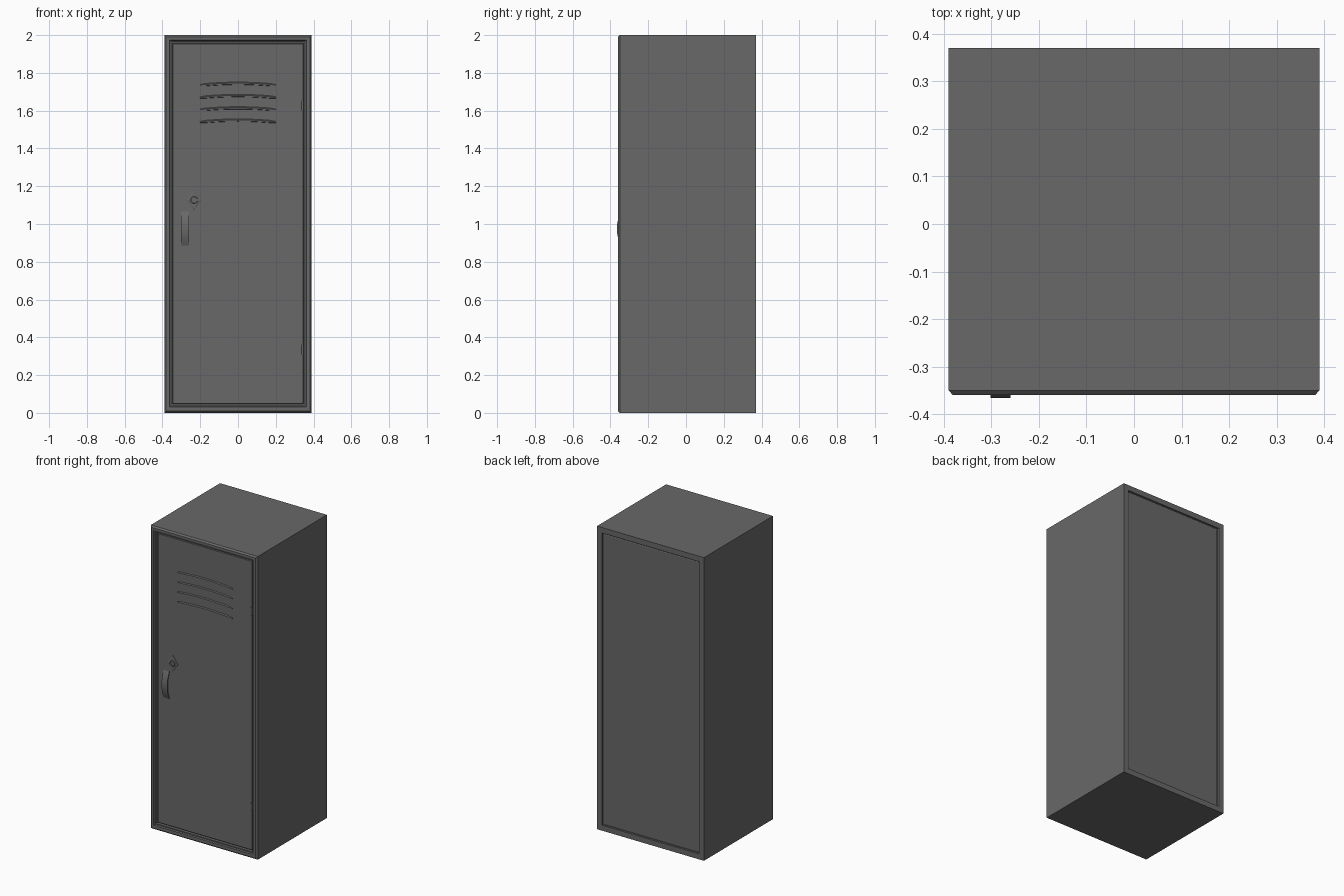
import bpy, bmesh, math
from mathutils import Matrix

cube = bpy.data.objects.get("Cube")
if cube:
    bpy.data.objects.remove(cube, do_unlink=True)

metal = bpy.data.materials.new("grey_metal")
metal.use_nodes = True
GREY = (0.14, 0.14, 0.14, 1)
metal.diffuse_color = GREY
metal.node_tree.nodes["Principled BSDF"].inputs["Base Color"].default_value = GREY

W, H, BACK, FRONT, DOOR = 0.39, 2.0, 0.37, -0.36, -0.345


def finish(name, bm, smooth=False):
    bmesh.ops.recalc_face_normals(bm, faces=bm.faces)
    mesh = bpy.data.meshes.new(name)
    bm.to_mesh(mesh)
    bm.free()
    mesh.materials.append(metal)
    obj = bpy.data.objects.new(name, mesh)
    bpy.context.collection.objects.link(obj)
    if smooth:
        bpy.ops.object.select_all(action="DESELECT")
        obj.select_set(True)
        bpy.context.view_layer.objects.active = obj
        bpy.ops.object.shade_smooth_by_angle(angle=math.radians(40))
    return obj


def loft(name, rings, smooth=False):
    """Join a list of equal-length closed rings and cap both ends."""
    bm = bmesh.new()
    loops = [[bm.verts.new(p) for p in ring] for ring in rings]
    for a, b in zip(loops, loops[1:]):
        for i in range(len(a)):
            j = (i + 1) % len(a)
            bm.faces.new((a[i], a[j], b[j], b[i]))
    bm.faces.new(loops[0])
    bm.faces.new(loops[-1])
    return finish(name, bm, smooth)


def rect(inset, y, bottom=None):
    """Rectangle across the locker, inset from its outline."""
    w, low, top = W - inset, inset if bottom is None else bottom, H - inset
    return [(-w, y, low), (w, y, low), (w, y, top), (-w, y, top)]


# Body: recessed back panel, side walls, chamfered front frame, door recess
loft("body", [
    rect(0.036, BACK - 0.012), rect(0.036, BACK), rect(0, BACK),
    rect(0, FRONT + 0.01), rect(0.009, FRONT),
    rect(0.027, FRONT, 0.030), rect(0.031, FRONT + 0.008, 0.034),
    rect(0.037, FRONT + 0.008, 0.041), rect(0.037, DOOR + 0.015, 0.041)])

# Door panel with a narrow bevel
loft("door", [
    rect(0.043, DOOR + 0.016, 0.046), rect(0.043, DOOR + 0.004, 0.046),
    rect(0.047, DOOR, 0.050)])

# Back panel standing inside the rear lip
loft("back_panel", [
    rect(0.042, BACK - 0.014), rect(0.042, BACK - 0.008), rect(0.046, BACK - 0.006)])

# Vents: arched raised ribs with a rounded front
for n in range(4):
    z0 = 1.735 - n * 0.065
    rings = []
    for i in range(17):
        t = i / 8 - 1
        z = z0 + 0.010 * (1 - t * t)
        s = 1 if abs(t) < 1 else 0.6
        rings.append([(0.2 * t, DOOR + 0.002, z - 0.008 * s),
                      (0.2 * t, DOOR - 0.006 * s, z - 0.006 * s),
                      (0.2 * t, DOOR - 0.006 * s, z + 0.001 * s),
                      (0.2 * t, DOOR + 0.002, z + 0.008 * s)])
    loft(f"vent_{n + 1}", rings, True)

# Handle: bowed flat strap
rings = []
for i in range(13):
    t = i / 6 - 1
    y = DOOR - 0.021 * (1 - t * t)
    z = 0.975 + 0.09 * t
    rings.append([(-0.302, y, z), (-0.260, y, z),
                  (-0.260, y + 0.005, z), (-0.302, y + 0.005, z)])
loft("handle", rings, True)


def disc(cx, cz, rx, rz, y, sides):
    angles = [math.tau * i / sides for i in range(sides)]
    return [(cx + rx * math.cos(a), y, cz + rz * math.sin(a)) for a in angles]


# Lock: bevelled diamond plate, round barrel with a sunken centre
LX, LZ = -0.232, 1.127
loft("lock_plate", [
    disc(LX, LZ, 0.036, 0.053, DOOR + 0.002, 4),
    disc(LX, LZ, 0.036, 0.053, DOOR - 0.003, 4),
    disc(LX, LZ, 0.031, 0.047, DOOR - 0.005, 4)])
loft("lock_barrel", [
    disc(LX, LZ, r, r, DOOR - y, 20) for r, y in
    ((0.019, 0), (0.019, 0.009), (0.017, 0.011), (0.012, 0.011), (0.012, 0.008))], True)

# Hinges: small upright barrels on the left edge of the door
for name, z in (("upper_hinge", 1.625), ("lower_hinge", 0.335)):
    bm = bmesh.new()
    bmesh.ops.create_cone(bm, cap_ends=True, segments=12, radius1=0.006, radius2=0.006,
                          depth=0.05, matrix=Matrix.Translation((0.341, DOOR - 0.002, z)))
    finish(name, bm, True)
